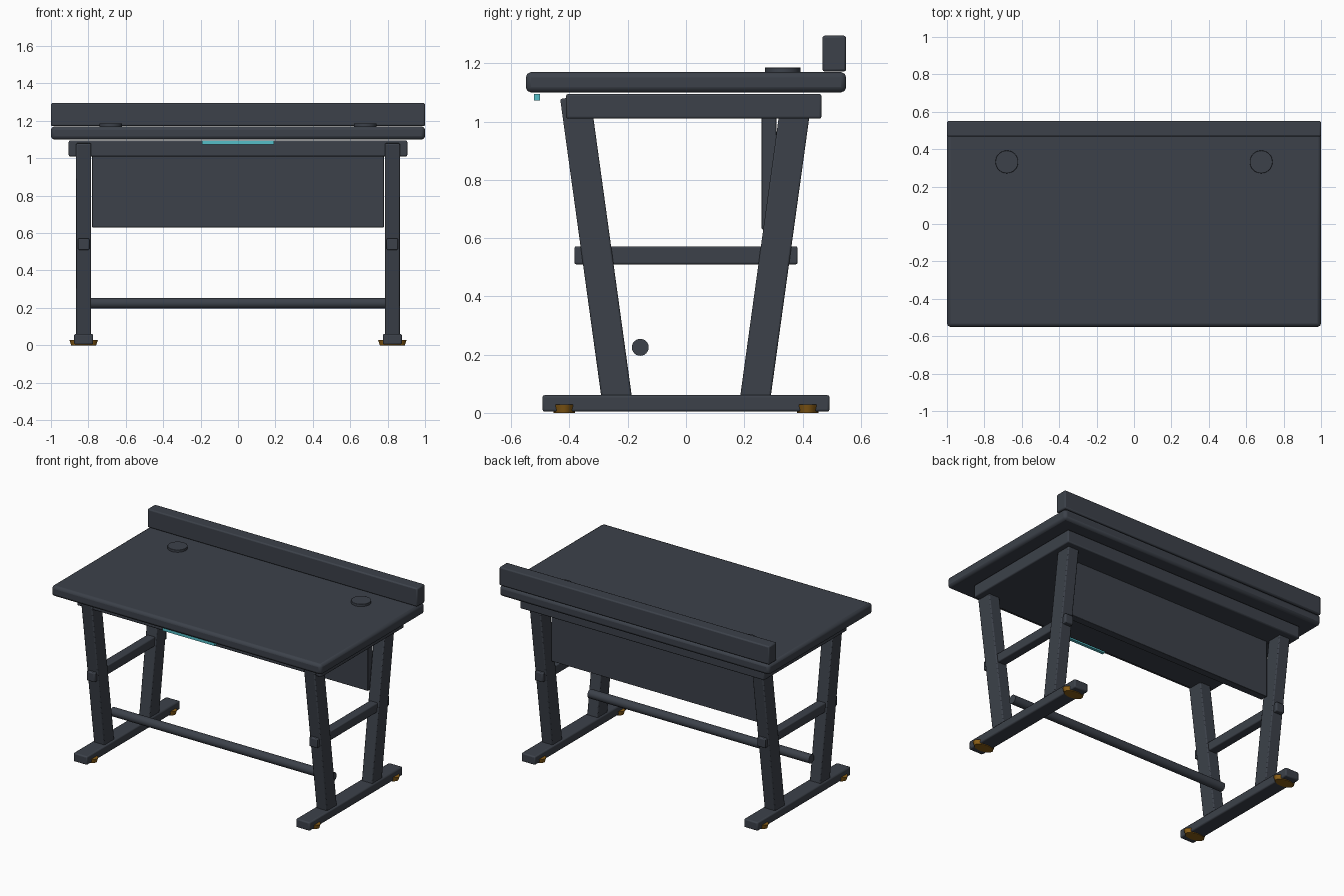
import bpy
import math

if "Cube" in bpy.data.objects:
    bpy.data.objects.remove(bpy.data.objects["Cube"])


def material(name, rgb):
    m = bpy.data.materials.new(name)
    m.diffuse_color = (*rgb, 1.0)
    m.use_nodes = True
    m.node_tree.nodes["Principled BSDF"].inputs["Base Color"].default_value = m.diffuse_color
    return m


SLATE = material("dark_slate", (0.045, 0.053, 0.068))
OCHRE = material("ochre_rubber", (0.25, 0.11, 0.008))
CYAN = material("cyan_light", (0.09, 0.52, 0.58))


def finish(ob, name, mat, bevel=0.0):
    ob.name = name
    ob.data.materials.append(mat)
    bpy.ops.object.transform_apply(location=False, rotation=False, scale=True)
    if bevel:
        mod = ob.modifiers.new("edge_bevel", 'BEVEL')
        mod.width = bevel
        mod.segments = 2
        mod.limit_method = 'ANGLE'
    bpy.ops.object.shade_smooth_by_angle(angle=math.radians(30))
    return ob


def box(name, x, y, z, mat=SLATE, bevel=0.006):
    """Box given by its (min, max) range on each axis."""
    bpy.ops.mesh.primitive_cube_add(size=1, location=[(a + b) / 2 for a, b in (x, y, z)])
    ob = bpy.context.object
    ob.scale = [b - a for a, b in (x, y, z)]
    return finish(ob, name, mat, bevel)


# Desk top, back rail and the apron slab below
box("desk_top", (-1, 1), (-0.55, 0.55), (1.10, 1.17), bevel=0.018)
box("back_rail", (-1, 1), (0.468, 0.55), (1.172, 1.295), bevel=0.008)
box("apron", (-0.905, 0.905), (-0.412, 0.465), (1.01, 1.095), bevel=0.007)

# Rear panel between the legs and the light strip under the front edge
box("rear_panel", (-0.78, 0.78), (0.26, 0.31), (0.63, 1.03), bevel=0.003)
box("light_strip", (-0.193, 0.193), (-0.522, -0.502), (1.073, 1.095), CYAN, 0)

# Round foot rest bar
bpy.ops.mesh.primitive_cylinder_add(vertices=24, radius=0.029, depth=1.64,
                                    location=(0, -0.157, 0.225),
                                    rotation=(0, math.pi / 2, 0))
finish(bpy.context.object, "foot_bar", SLATE)

TILT = math.atan(0.138)
for side, s in (("left", -1), ("right", 1)):
    cx = s * 0.825

    # Cable cap on the desk top
    bpy.ops.mesh.primitive_cylinder_add(vertices=32, radius=0.061, depth=0.03,
                                        location=(s * 0.68, 0.332, 1.171))
    finish(bpy.context.object, side + "_cable_cap", SLATE, 0.002)

    # Foot and cross rail
    box(side + "_foot", (cx - 0.051, cx + 0.051), (-0.493, 0.493), (0.004, 0.061), bevel=0.008)
    box(side + "_cross_rail", (cx - 0.03, cx + 0.03), (-0.383, 0.383), (0.51, 0.572))

    for end, e in (("front", -1), ("back", 1)):
        # Leg leaning outward towards the top
        z0, z1 = 0.03, 1.085
        zc = (z0 + z1) / 2
        bpy.ops.mesh.primitive_cube_add(
            size=1, location=(cx, e * (0.239 + 0.138 * (zc - 0.06)), zc),
            rotation=(-e * TILT, 0, 0))
        leg = bpy.context.object
        leg.scale = (0.08, 0.104, (z1 - z0) / math.cos(TILT))
        finish(leg, f"{side}_{end}_leg", SLATE, 0.006)

        # Oval glide under the foot, wider at its top
        bpy.ops.mesh.primitive_cone_add(vertices=24, radius1=0.88, radius2=1.0, depth=0.028,
                                        location=(cx, e * 0.418, 0.014))
        glide = bpy.context.object
        glide.scale = (0.076, 0.042, 1)
        finish(glide, f"{side}_{end}_glide", OCHRE)
